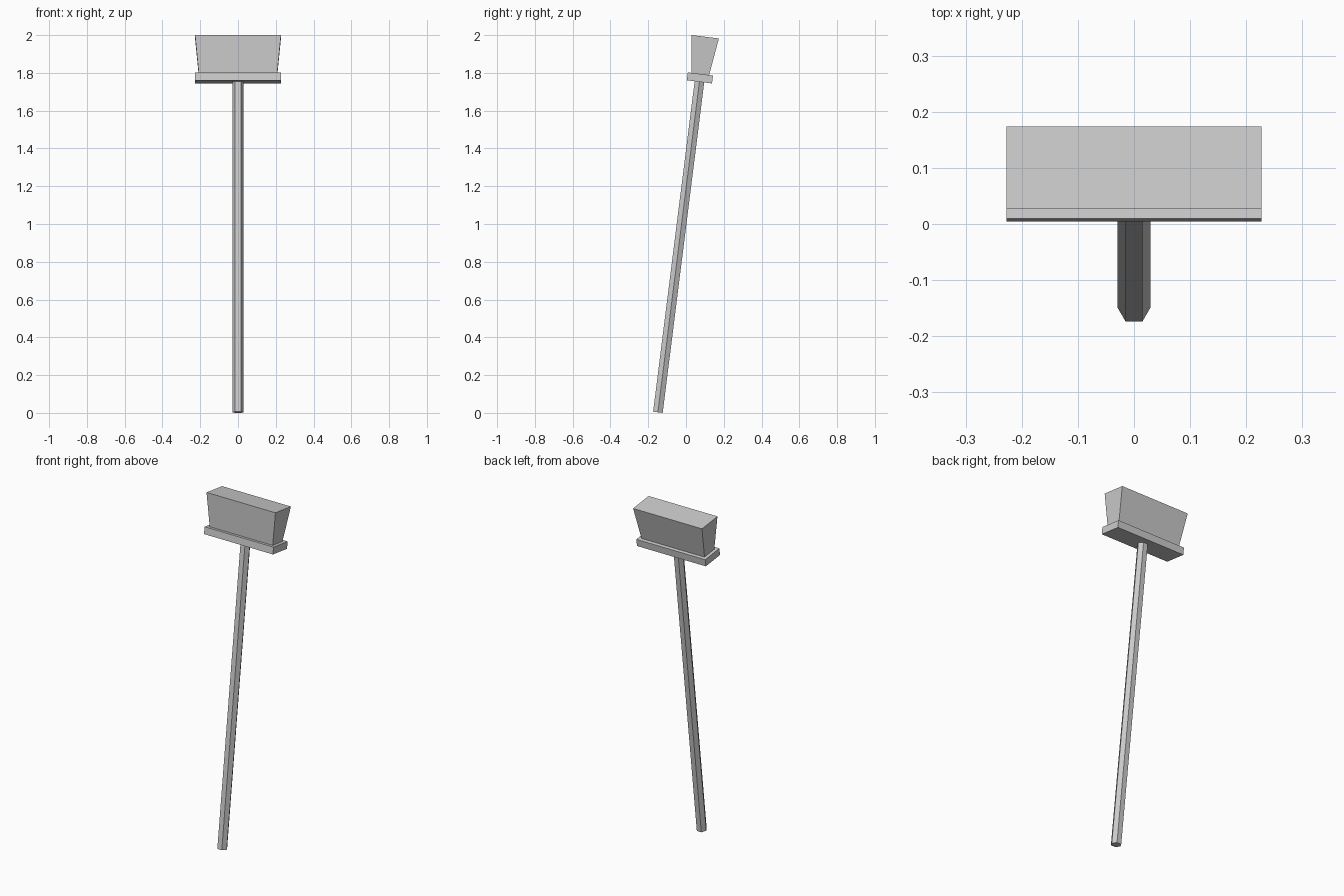
import bpy, bmesh
from math import sin, cos, pi, radians

if "Cube" in bpy.data.objects:
    bpy.data.objects.remove(bpy.data.objects["Cube"])

TILT = radians(7.16)          # whole broom leans back
FOOT = (0, -0.1487, 0.0032)   # centre of the handle end


def prism(name, bottom, top, z0, z1):
    """Solid between two outlines with equal point counts, along the broom axis."""
    bm = bmesh.new()
    lo = [bm.verts.new((x, y, z0)) for x, y in bottom]
    hi = [bm.verts.new((x, y, z1)) for x, y in top]
    bm.faces.new(lo[::-1])
    bm.faces.new(hi)
    n = len(lo)
    for i in range(n):
        j = (i + 1) % n
        bm.faces.new((lo[i], lo[j], hi[j], hi[i]))
    mesh = bpy.data.meshes.new(name)
    bm.to_mesh(mesh)
    bm.free()
    obj = bpy.data.objects.new(name, mesh)
    obj.location = FOOT
    obj.rotation_euler = (-TILT, 0, 0)
    bpy.context.collection.objects.link(obj)
    return obj


def rect(hx, hy):
    return [(-hx, -hy), (hx, -hy), (hx, hy), (-hx, hy)]


# Six-sided handle, corners pointing sideways
hexagon = [(0.0295 * cos(i * pi / 3), 0.0295 * sin(i * pi / 3)) for i in range(6)]
prism("handle", hexagon, hexagon, 0, 1.763)

# Flat block that holds the bristles
prism("head_block", rect(0.2275, 0.0672), rect(0.2275, 0.0672), 1.763, 1.805)

# Bristles flaring outwards to the tip
prism("bristles", rect(0.208, 0.0465), rect(0.2275, 0.0736), 1.805, 2.0037)
